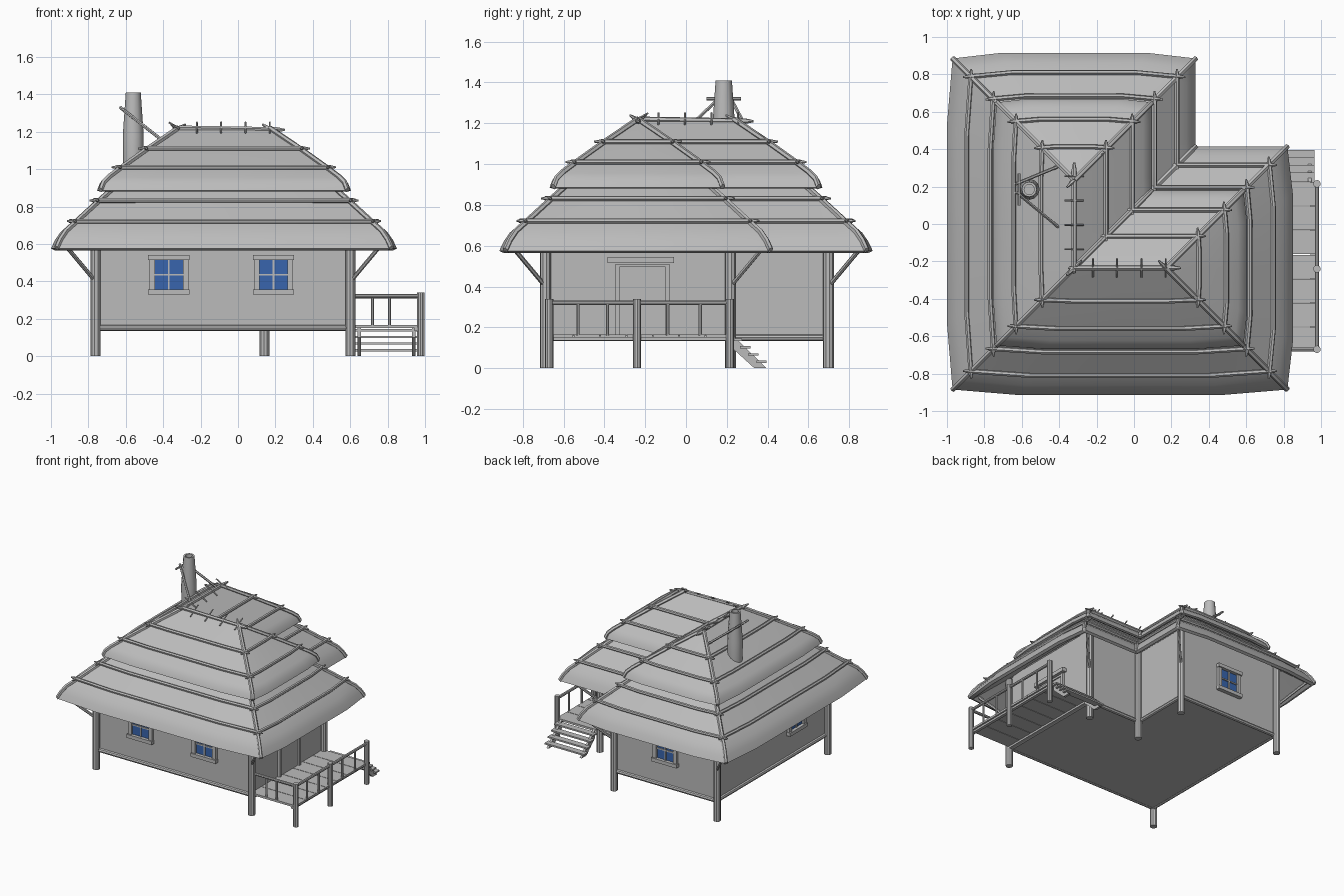
import bpy, bmesh, math
from mathutils import Vector, Matrix

cube = bpy.data.objects.get("Cube")
if cube:
    bpy.data.objects.remove(cube, do_unlink=True)


def material(name, rgb):
    m = bpy.data.materials.new(name)
    m.use_nodes = True
    m.diffuse_color = (*rgb, 1)
    m.node_tree.nodes["Principled BSDF"].inputs["Base Color"].default_value = (*rgb, 1)
    return m


GREY = material("pale grey", (0.5, 0.5, 0.5))
BLUE = material("window blue", (0.04, 0.13, 0.42))


def finish(bm, name, mat=GREY, smooth=True):
    bmesh.ops.recalc_face_normals(bm, faces=bm.faces[:])
    mesh = bpy.data.meshes.new(name)
    bm.to_mesh(mesh)
    bm.free()
    mesh.materials.append(mat)
    ob = bpy.data.objects.new(name, mesh)
    bpy.context.collection.objects.link(ob)
    if smooth:
        bpy.ops.object.select_all(action='DESELECT')
        ob.select_set(True)
        bpy.context.view_layer.objects.active = ob
        bpy.ops.object.shade_smooth_by_angle(angle=math.radians(35))
    return ob


def box(bm, lo, hi, mat=Matrix()):
    lo, hi = Vector(lo), Vector(hi)
    size = Matrix.Diagonal((*(hi - lo), 1))
    bmesh.ops.create_cube(bm, size=1, matrix=mat @ Matrix.Translation((lo + hi) / 2) @ size)


def loft(bm, rings, caps=True):
    rows = [[bm.verts.new(p) for p in r] for r in rings]
    n = len(rows[0])
    for a, b in zip(rows, rows[1:]):
        for i in range(n):
            bm.faces.new((a[i], a[(i + 1) % n], b[(i + 1) % n], b[i]))
    if caps:
        bm.faces.new(rows[0][::-1])
        bm.faces.new(rows[-1])


def rod(bm, pts, r, sides=8, tip=1.0):
    """Round pole through points, its ends narrowed by tip."""
    pts = [Vector(p) for p in pts]
    axis = (pts[-1] - pts[0]).normalized()
    u = axis.orthogonal().normalized()
    v = axis.cross(u)
    if tip < 1:
        pts.insert(1, pts[0] + (pts[1] - pts[0]).normalized() * 0.04)
        pts.insert(-1, pts[-1] + (pts[-2] - pts[-1]).normalized() * 0.04)
    rings = []
    for k, p in enumerate(pts):
        q = r * tip if k in (0, len(pts) - 1) else r
        rings.append([p + (u * math.cos(a) + v * math.sin(a)) * q
                      for a in (math.tau * i / sides for i in range(sides))])
    loft(bm, rings)


# L-shaped eave outline, and the way each corner moves when inset
EAVE = [(-.97, -.885), (.82, -.885), (.82, .415), (.33, .415), (.33, .885), (-.97, .885)]
INWARD = [(1, 1), (-1, 1), (-1, -1), (-1, -1), (-1, -1), (1, -1)]
INNER = 3
RIDGE = 0.65


def corner(i, d):
    return Vector(EAVE[i % 6]) + d * Vector(INWARD[i % 6])


def edge_points(i, d, z):
    """Points along one eave edge at inset d, bowed outward on the outer sides."""
    a, b = corner(i, d), corner(i + 1, d)
    side = Vector(EAVE[(i + 1) % 6]) - Vector(EAVE[i])
    out = Vector((side.y, -side.x)).normalized()
    bow = 0 if i in (INNER - 1, INNER) else 0.03 * (1 - d / RIDGE)
    return [(*(a.lerp(b, t) + out * (bow if t % 1 else 0)), z) for t in (0, .2, .5, .8, 1)]


def ring(d, z):
    return [p for i in range(6) for p in edge_points(i, d, z)[:-1]]


# Two thatched roof tiers, each with an underside, eave lip and curved top
def roof(name, profile):
    bm = bmesh.new()
    loft(bm, [ring(d, z) for d, z in profile], caps=False)
    bmesh.ops.remove_doubles(bm, verts=bm.verts[:], dist=0.0005)
    finish(bm, name)


LOWER = [(0, .575), (.02, .62), (.05, .665), (.1, .71), (.22, .82), (.31, .9)]
UPPER = [(.235, .885), (.25, .925), (.28, .955), (.34, 1.0), (.48, 1.1), (RIDGE, 1.215)]
roof("lower_roof", [(.25, .76), (.12, .65), (.02, .565)] + LOWER)
roof("upper_roof", [(.4, .99), (.3, .92), (.25, .88)] + UPPER)

# Horizontal thatch poles, running past the hips
bm = bmesh.new()
for d, z in ((.1, .722), (.22, .832), (.34, 1.01), (.48, 1.11)):
    for i in range(6):
        p = [Vector(q) for q in edge_points(i, d, z)]
        along = (p[-1] - p[0]).normalized() * 0.045
        p[0] -= along
        p[-1] += along
        rod(bm, p, .013, 6, .35)
finish(bm, "thatch_poles")

# Hip and valley poles
bm = bmesh.new()
for i in range(6):
    for tier in (LOWER, UPPER):
        pts = [(*corner(i, d), z + .004) for d, z in tier]
        rod(bm, pts, .015, 6)
for i in (0, 1, 3, 4):
    top = Vector((*corner(i, RIDGE), 1.215))
    low = Vector((*corner(i, .48), 1.11))
    rod(bm, [low, top + (top - low).normalized() * .06], .011, 6, .5)
finish(bm, "hip_poles")

# Ridge poles and the pegs across them
bm = bmesh.new()
rx, ry = corner(0, RIDGE)
rod(bm, [(rx - .03, ry, 1.22), (.25, ry, 1.21)], .014, 6, .4)
rod(bm, [(rx, ry - .03, 1.22), (rx, .33, 1.21)], .014, 6, .4)
for k in range(4):
    s = .1 + .13 * k
    rod(bm, [(rx + s, ry - .05, 1.195), (rx + s, ry + .05, 1.25)], .005, 6)
    rod(bm, [(rx - .05, ry + s, 1.25), (rx + .05, ry + s, 1.195)], .005, 6)
finish(bm, "ridge_poles")

# Walls with floor
WALL = [(-.75, -.68), (.59, -.68), (.59, .21), (.13, .21), (.13, .69), (-.75, .69)]
bm = bmesh.new()
loft(bm, [[(x, y, z) for x, y in WALL] for z in (.14, .75)])
finish(bm, "walls", smooth=False)

# Sill beams, corner posts and eave braces
sills, posts, braces = bmesh.new(), bmesh.new(), bmesh.new()
for i, (x, y) in enumerate(WALL):
    nx, ny = WALL[(i + 1) % 6]
    rod(sills, [(x, y, .15), (nx, ny, .15)], .016)
    sx, sy = INWARD[i]
    px, py = x - sx * .012, y - sy * .008
    rod(posts, [(px, py, 0), (px, py, .72)], .027, 10)
    if i != INNER:
        rod(braces, [(px, py, .4), (px - sx * .155, py - sy * .155, .585)], .011, 6)
finish(sills, "sill_beams")
finish(posts, "corner_posts")
finish(braces, "eave_braces")


# Windows: local x along the wall, -y outward
def window(name, x, y, angle):
    m = Matrix.Translation((x, y, .435)) @ Matrix.Rotation(angle, 4, 'Z')
    bm = bmesh.new()
    for s in (-1, 1):
        box(bm, (s * .09 - .015, -.022, -.1), (s * .09 + .015, .01, .1), m)
        box(bm, (-.11, -.032, s * .092 - .014), (.11, .01, s * .092 + .014), m)
    box(bm, (-.005, -.014, -.08), (.005, .005, .08), m)
    box(bm, (-.08, -.014, -.005), (.08, .005, .005), m)
    finish(bm, name + "_window_frame", smooth=False)
    bm = bmesh.new()
    box(bm, (-.078, -.006, -.08), (.078, .002, .08), m)
    finish(bm, name + "_window_glass", BLUE, False)


window("front_right", -.37, -.68, 0)
window("front_left", .19, -.68, 0)
window("back", -.31, .69, math.pi)
window("side", -.75, -.3, -math.pi / 2)

# Door with frame and lintel
bm = bmesh.new()
box(bm, (.585, -.33, .16), (.597, -.09, .5))
for y in (-.335, -.09):
    box(bm, (.58, y - .01, .16), (.61, y + .01, .51))
box(bm, (.58, -.325, .495), (.606, -.1, .51))
box(bm, (.58, -.385, .515), (.625, -.06, .545))
finish(bm, "door", smooth=False)

# Porch deck planks on bearers
bm = bmesh.new()
n, y0, y1 = 7, -.68, .225
w = (y1 - y0) / n
for k in range(n):
    box(bm, (.59, y0 + k * w + .002, .15), (.98, y0 + (k + 1) * w - .002, .166))
for x in (.61, .955):
    box(bm, (x - .012, y0, .135), (x + .012, y1, .152))
finish(bm, "porch_deck", smooth=False)

# Porch posts and railing
bm = bmesh.new()
for y in (-.67, -.24, .215):
    rod(bm, [(.978, y, 0), (.978, y, .34)], .02, 10)
rod(bm, [(.978, -.67, .32), (.978, .215, .32)], .011)
rod(bm, [(.6, -.67, .32), (.978, -.67, .32)], .011)
for y in (-.53, -.385, -.09, .07):
    rod(bm, [(.978, y, .16), (.978, y, .32)], .008, 6)
for x in (.72, .81):
    rod(bm, [(x, -.67, .16), (x, -.67, .32)], .008, 6)
finish(bm, "porch_railing")

# Steps down from the porch
bm = bmesh.new()
for x in (.64, .93):
    side = [(.225, .165), (.225, .1), (.335, 0), (.395, 0)]
    loft(bm, [[(x + o, y, z) for y, z in side] for o in (0, .018)])
for k in range(4):
    y, z = .25 + .04 * k, .145 - .036 * k
    box(bm, (.62, y - .025, z - .012), (.965, y + .025, z))
finish(bm, "porch_steps", smooth=False)

# Hollow tapering chimney
bm = bmesh.new()
CX, CY = -.56, .185
profile = [(.045, .9), (.055, 1.0), (.056, 1.18), (.04, 1.41), (.027, 1.41), (.027, 1.3)]
loft(bm, [[(CX + r * math.cos(a), CY + r * math.sin(a), z)
           for a in (math.tau * i / 12 for i in range(12))] for r, z in profile])
finish(bm, "chimney")

# Struts propping the chimney
bm = bmesh.new()
rod(bm, [(-.63, .17, 1.33), (-.4, -.02, 1.15)], .009, 6)
rod(bm, [(-.63, .215, 1.33), (-.4, .31, 1.15)], .009, 6)
rod(bm, [(-.615, .1, 1.32), (-.615, .27, 1.32)], .008, 6)
finish(bm, "chimney_struts")
